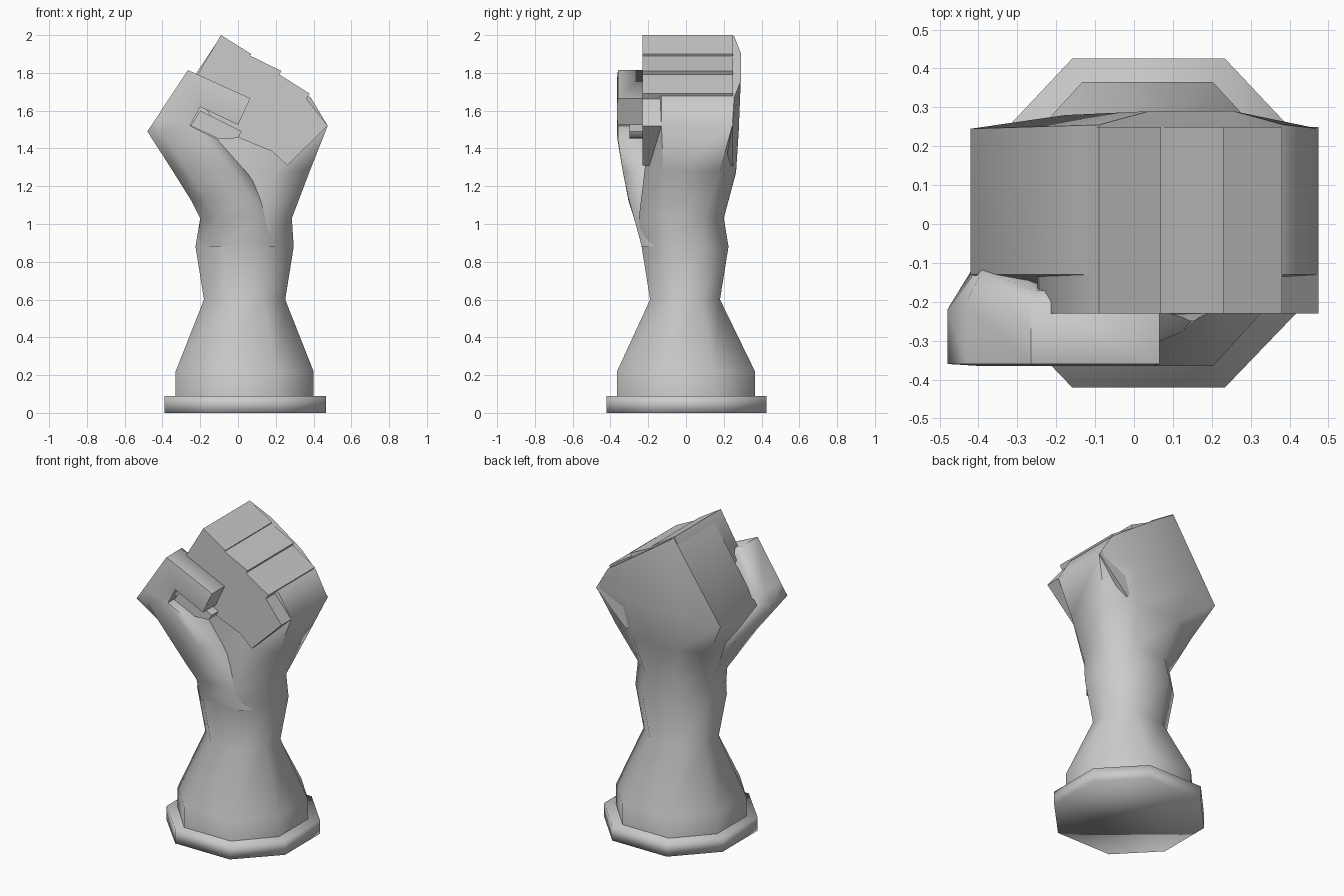
import bpy, bmesh

if "Cube" in bpy.data.objects:
    bpy.data.objects.remove(bpy.data.objects["Cube"])


def finish(name, bm, angle):
    bmesh.ops.remove_doubles(bm, verts=bm.verts, dist=0.0005)
    bmesh.ops.recalc_face_normals(bm, faces=bm.faces)
    me = bpy.data.meshes.new(name)
    bm.to_mesh(me)
    bm.free()
    ob = bpy.data.objects.new(name, me)
    bpy.context.collection.objects.link(ob)
    bpy.ops.object.select_all(action='DESELECT')
    ob.select_set(True)
    bpy.context.view_layer.objects.active = ob
    bpy.ops.object.shade_smooth_by_angle(angle=angle)
    return ob


def loft(name, sections, c=0.27, angle=1.2):
    """Section: left x,z, right x,z, then y of front, side front, side back, back."""
    bm = bmesh.new()
    rings = []
    for xl, zl, xr, zr, yf, sf, sb, yb in sections:
        pts = [(0, sf), (c, yf), (1 - c, yf), (1, sf),
               (1, sb), (1 - c, yb), (c, yb), (0, sb)]
        rings.append([bm.verts.new((xl + (xr - xl) * t, y, zl + (zr - zl) * t))
                      for t, y in pts])
    for a, b in zip(rings, rings[1:]):
        for i in range(8):
            j = (i + 1) % 8
            bm.faces.new((a[i], a[j], b[j], b[i]))
    bm.faces.new(rings[0])
    bm.faces.new(rings[-1])
    return finish(name, bm, angle)


def prism(name, outline, y0, y1, angle=1.2):
    bm = bmesh.new()
    front = [bm.verts.new((x, y0, z)) for x, z in outline]
    back = [bm.verts.new((x, y1, z)) for x, z in outline]
    bm.faces.new(front)
    bm.faces.new(back)
    n = len(outline)
    for i in range(n):
        j = (i + 1) % n
        bm.faces.new((front[i], front[j], back[j], back[i]))
    return finish(name, bm, angle)


# Octagonal base slab, fully smoothed
loft("base_slab", [(-.39, z, .465, z, -.42, -.18, .18, .425) for z in (0, .09)], angle=3.14)

# Flared pedestal, wrist and back of the hand
loft("forearm_and_palm", [
    (-.33, .05, .40, .05, -.365, -.15, .15, .365),
    (-.33, .22, .40, .22, -.365, -.15, .15, .365),
    (-.18, .60, .25, .60, -.19, -.08, .08, .18),
    (-.225, .88, .295, .88, -.235, -.10, .10, .225),
    (-.20, 1.03, .285, 1.03, -.25, -.12, .09, .20),
    (-.30, 1.27, .38, 1.28, -.22, -.12, .18, .265),
    (-.42, 1.50, .475, 1.52, -.19, -.13, .245, .28),
    (-.09, 1.995, .385, 1.67, -.19, -.13, .255, .29),
])

# Four curled fingers between knuckle and fingertip points, each stepped in a little
outer = [(-.09, 2.0), (.07, 1.90), (.23, 1.81), (.38, 1.69), (.475, 1.52)]
inner = [(-.25, 1.73), (-.13, 1.55), (.02, 1.45), (.18, 1.385), (.26, 1.31)]
names = ["index", "middle", "ring", "little"]
for i, label in enumerate(names):
    x, z = outer[i]
    step = .006 * i
    prism(label + "_finger",
          [(x - step, z - step * 1.5), outer[i + 1], inner[i + 1], inner[i]], -.23, .25)

# Thumb: fleshy root blending out of the wrist, knuckle, folded tip
loft("thumb", [
    (-.215, .88, .28, .88, -.234, -.10, .0, .05),
    (-.20, 1.03, .22, 1.03, -.275, -.14, .0, .05),
    (-.245, 1.12, .145, 1.14, -.305, -.20, .0, .05),
    (-.345, 1.28, .04, 1.28, -.335, -.24, .0, .05),
    (-.48, 1.49, -.11, 1.45, -.365, -.36, -.22, -.11),
    (-.43, 1.565, -.255, 1.52, -.365, -.36, -.20, -.12),
    (-.265, 1.815, -.20, 1.62, -.365, -.36, -.20, -.17),
    (.065, 1.665, .0, 1.525, -.365, -.36, -.20, -.18),
], c=0.22)

# Fingertip tucked under the thumb
prism("tucked_fingertip",
      [(-.25, 1.52), (-.20, 1.60), (.02, 1.49), (.0, 1.455), (-.10, 1.45)], -.30, -.15)
